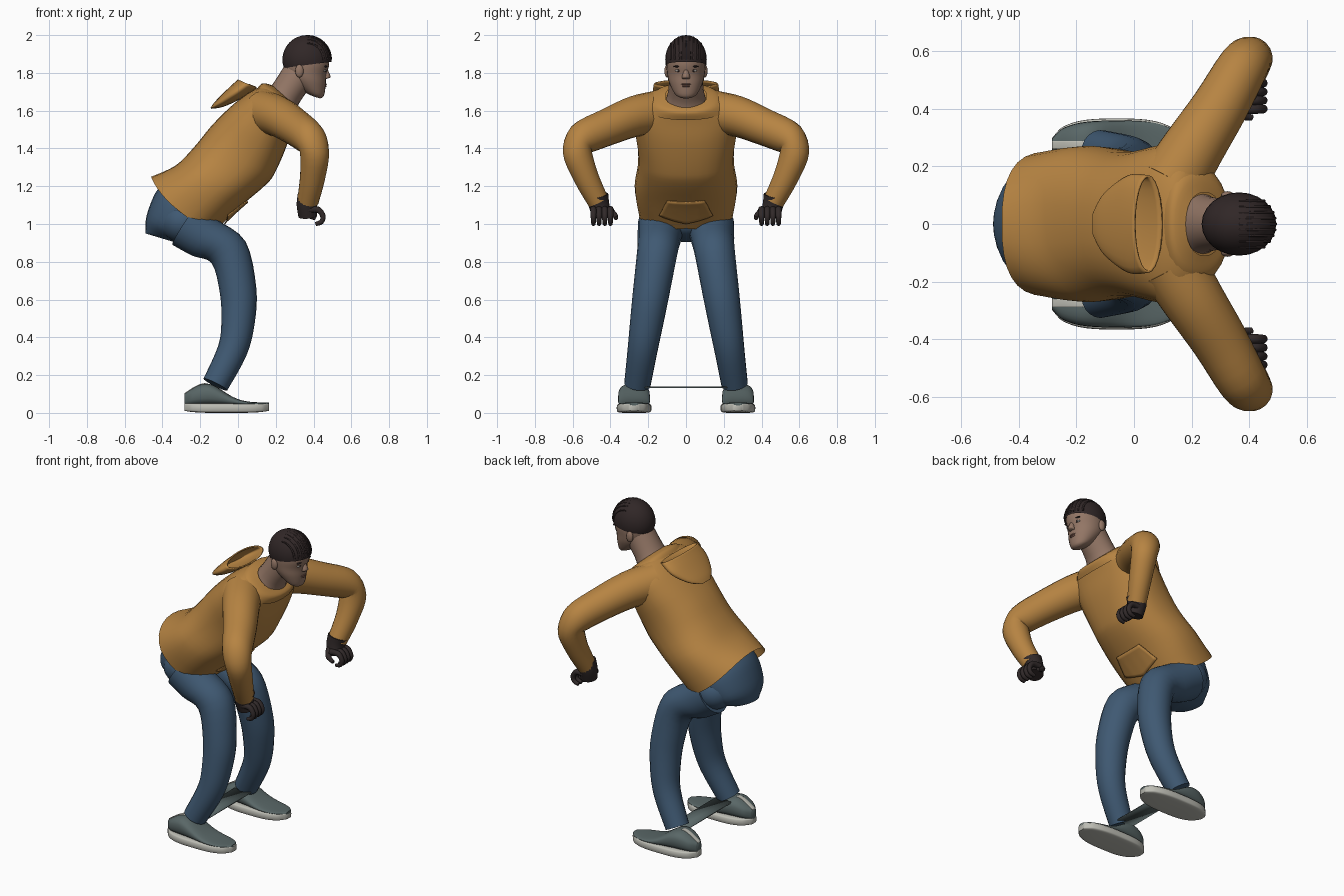
import bpy, bmesh, math
from mathutils import Vector as V

if "Cube" in bpy.data.objects:
    bpy.data.objects.remove(bpy.data.objects["Cube"])


def material(name, red, green, blue):
    mat = bpy.data.materials.new(name)
    mat.use_nodes = True
    colour = (red, green, blue, 1)
    mat.diffuse_color = colour
    mat.node_tree.nodes["Principled BSDF"].inputs["Base Color"].default_value = colour
    return mat


OCHRE = material("ochre cloth", .47, .23, .055)
DENIM = material("blue denim", .05, .1, .17)
SHOE = material("grey shoe", .1, .135, .135)
SOLE = material("pale sole", .5, .5, .45)
HAIR = material("dark hair", .03, .02, .02)
SKIN = material("brown skin", .29, .18, .13)
GLOVE = material("dark glove", .03, .022, .022)
LIPS = material("lip", .2, .1, .075)
EYE = material("eye white", .5, .47, .43)


def finish(name, bm, mat):
    bmesh.ops.recalc_face_normals(bm, faces=bm.faces)
    mesh = bpy.data.meshes.new(name)
    bm.to_mesh(mesh)
    bm.free()
    mesh.materials.append(mat)
    mesh.shade_smooth()
    mesh.set_sharp_from_angle(angle=1)
    ob = bpy.data.objects.new(name, mesh)
    bpy.context.collection.objects.link(ob)
    return ob


def spline(a, b, c, d, t):
    """Smooth curve from b to c, steered by the neighbours a and d."""
    return (b + (c - a) * t / 2 + (a * 2 - b * 5 + c * 4 - d) * t ** 2 / 2
            + (b * 3 - a - c * 3 + d) * t ** 3 / 2)


def resample(rings, steps=4):
    last = len(rings) - 1
    for i in range(last):
        near = [rings[max(0, min(last, i + k))] for k in (-1, 0, 1, 2)]
        for step in range(steps):
            yield [spline(*parts, step / steps) for parts in zip(*near)]
    yield rings[last]


def loft(name, rings, mat, power=1.0, sides=24, start=True, end=True, sag=V()):
    """Skin rings of (centre, half axis, half axis); a power below one is boxier."""
    bm = bmesh.new()
    rows = []
    for centre, u, v in resample(rings):
        fade = max(0, 1 - len(rows) / 4)
        row = []
        for k in range(sides):
            turn = math.tau * k / sides
            c, s = [math.copysign(abs(f) ** power, f) for f in (math.cos(turn), math.sin(turn))]
            row.append(bm.verts.new(centre + u * c + v * s + sag * fade * s * s))
        rows.append(row)
    for low, high in zip(rows, rows[1:]):
        for k in range(sides):
            bm.faces.new((low[k - 1], low[k], high[k], high[k - 1]))
    if start:
        bm.faces.new(rows[0])
    if end:
        bm.faces.new(rows[-1])
    return finish(name, bm, mat)


def section(xb, zb, xf, zf, width, y=0):
    """Ring between a back and a front profile point, with a half width."""
    back, front = V((xb, y, zb)), V((xf, y, zf))
    return (back + front) / 2, (front - back) / 2, V((0, width, 0))


def tube(name, points, first, last, mat, sides=20):
    """Round limb along points, its radius changing evenly from first to last."""
    points = [V(p) for p in points]
    count = len(points) - 1
    rings, u = [], None
    for i, p in enumerate(points):
        along = (points[min(i + 1, count)] - points[max(i - 1, 0)]).normalized()
        u = (u - along * u.dot(along) if u else along.orthogonal()).normalized()
        radius = first + (last - first) * i / count
        rings.append((p, u * radius, along.cross(u) * radius))
    return loft(name, rings, mat, sides=sides)


def blob(name, at, size, mat, cut=None):
    """Ellipsoid, optionally keeping only what lies above a tilted plane."""
    bm = bmesh.new()
    bmesh.ops.create_uvsphere(bm, u_segments=24, v_segments=16, radius=1)
    bmesh.ops.scale(bm, vec=size, verts=bm.verts)
    bmesh.ops.translate(bm, vec=at, verts=bm.verts)
    if cut:
        bmesh.ops.bisect_plane(bm, geom=bm.verts[:] + bm.edges[:] + bm.faces[:],
                               plane_co=cut[0], plane_no=cut[1], clear_inner=True)
    return finish(name, bm, mat)


def thicken(ob, amount):
    ob.modifiers.new("Thickness", "SOLIDIFY").thickness = amount


# Hooded top: body, collar and hanging hood
body = loft("hoodie_body", [section(*ring) for ring in (
    (-.46, 1.25, -.11, .975, .25), (-.33, 1.31, .01, 1.09, .272),
    (-.23, 1.41, .15, 1.21, .255), (-.14, 1.52, .2, 1.28, .255),
    (-.04, 1.62, .26, 1.42, .275), (.05, 1.69, .29, 1.53, .28),
    (.13, 1.73, .31, 1.6, .2), (.17, 1.72, .3, 1.62, .1))],
    OCHRE, power=.85, sides=32, start=False, sag=V((-.02, 0, -.05)))
loft("collar", [section(*ring) for ring in (
    (.1, 1.715, .315, 1.55, .225), (.13, 1.745, .335, 1.59, .175),
    (.18, 1.735, .31, 1.62, .11))], OCHRE, power=.9, start=False, end=False)
hood = loft("hood", [section(*ring) for ring in (
    (-.145, 1.615, -.14, 1.61, .04), (-.12, 1.65, -.08, 1.62, .11),
    (-.05, 1.72, .01, 1.66, .17), (0, 1.765, .1, 1.72, .17))], OCHRE, end=False)
thicken(hood, .008)

# Belly pocket: a thin patch laid on the body
bm = bmesh.new()
outline = [(-.15, 1.03), (-.1, 1.12), (.1, 1.12), (.15, 1.03), (0, 1)]
bm.faces.new([bm.verts.new((z - 1.07, y, z)) for y, z in outline])
bmesh.ops.triangulate(bm, faces=bm.faces)
bmesh.ops.subdivide_edges(bm, edges=bm.edges, cuts=7, use_grid_fill=True)
pocket = finish("pocket", bm, OCHRE)
wrap = pocket.modifiers.new("Wrap", "SHRINKWRAP")
wrap.target, wrap.offset = body, .005
thicken(pocket, .006)

# Seat of the trousers
loft("trouser_seat", [section(*ring) for ring in (
    (-.39, 1.22, -.14, 1.03, .21), (-.44, 1.16, -.18, .95, .22),
    (-.485, 1.04, -.29, .91, .18), (-.49, .95, -.34, .905, .09))], DENIM)

for s, side in ((1, "back"), (-1, "front")):
    # Leg from hip to ankle, spreading outwards as it goes down
    path = [(-.28, .995), (-.18, .93), (-.05, .85), (0, .65), (0, .48), (-.03, .33), (-.12, .15)]
    tube(side + "_leg", [(x, s * (.28 - .15 * z), z) for x, z in path], .125, .07, DENIM)
    blob(side + "_hip", (-.29, s * .125, 1.01), (.12, .12, .11), DENIM)

    # Shoe upper, sole and heel tab, following one rounded outline
    upper, sole, tab = [], [], []
    for i in range(-8, 9):
        t = i / 8.2
        x = .23 * t - .06
        width = .092 * (1 - abs(t) ** 3) ** .5
        top = .055 + .1 * math.exp(-((x + .17) / .13) ** 2)
        upper.append(section(x, .04, x, top, width * .92, s * .275))
        sole.append(section(x, .012 * t ** 4, x, .05, width, s * .275))
        if i < -3:
            tab.append(section(x, top - .004, x, top + .003, .014, s * .275))
    loft(side + "_shoe", upper, SHOE, power=.75)
    loft(side + "_sole", sole, SOLE, power=.35)
    loft(side + "_heel_tab", tab, SOLE, power=.5, sides=12)

    # Sleeve, bent at the elbow
    tube(side + "_sleeve", [(x, s * y, z) for x, y, z in (
        (.13, .14, 1.59), (.21, .27, 1.57), (.3, .41, 1.515), (.38, .55, 1.45),
        (.405, .575, 1.38), (.395, .53, 1.25), (.37, .465, 1.12))], .118, .057, OCHRE)

    # Glove: palm, curled fingers and thumb
    tube(side + "_glove", [(.375, s * .47, 1.15), (.365, s * .46, 1.1),
                           (.37, s * .445, 1.04)], .06, .05, GLOVE)
    curl = [(.37, 1.075), (.425, 1.075), (.45, 1.04), (.44, 1.01), (.41, 1)]
    for i in range(4):
        y = s * (.4 + .03 * i)
        tube(f"{side}_finger_{i + 1}", [(x, y, z) for x, z in curl], .019, .011, GLOVE, 10)
    tube(side + "_thumb", [(.35, s * .42, 1.08), (.37, s * .38, 1.05), (.41, s * .37, 1.03)],
         .022, .011, GLOVE, 10)

    # Ear, eye and brow
    blob(side + "_ear", (.325, s * .1, 1.81), (.022, .014, .034), SKIN)
    blob(side + "_eye", (.456, s * .04, 1.812), (.01, .018, .007), EYE)
    blob(side + "_iris", (.462, s * .04, 1.812), (.006, .007, .007), HAIR)
    blob(side + "_brow", (.463, s * .043, 1.834), (.01, .024, .005), HAIR)

# Thin strap joining the ankles
bm = bmesh.new()
bm.faces.new([bm.verts.new((x, y, .14)) for x, y in
              ((-.17, -.22), (-.06, -.22), (-.06, .22), (-.17, .22))])
thicken(finish("ankle_strap", bm, SHOE), .008)

# Neck and head
loft("neck", [section(*ring) for ring in (
    (.15, 1.7, .31, 1.6, .11), (.19, 1.75, .33, 1.65, .095),
    (.26, 1.86, .41, 1.76, .085))], SKIN)
loft("head", [section(*ring) for ring in (
    (.4, 1.675, .435, 1.665, .03), (.35, 1.7, .455, 1.68, .06),
    (.28, 1.76, .465, 1.74, .09), (.25, 1.81, .468, 1.79, .1),
    (.245, 1.86, .483, 1.85, .103), (.27, 1.93, .47, 1.92, .09),
    (.32, 1.97, .42, 1.97, .06))], SKIN)
loft("nose", [section(*ring) for ring in (
    (.45, 1.765, .475, 1.77, .018), (.45, 1.78, .49, 1.78, .021),
    (.45, 1.82, .474, 1.82, .01))], SKIN, sides=12)
blob("upper_lip", (.457, 0, 1.74), (.013, .027, .006), LIPS)
blob("lower_lip", (.456, 0, 1.73), (.013, .023, .007), LIPS)

# Hair cap with braided ridges over the front
middle = V((.365, 0, 1.87))
blob("hair", middle, (.13, .11, .13), HAIR, cut=((.365, 0, 1.842), (-.13, 0, 1)))
for i in range(-4, 5):
    across = i / 5.5
    reach = .127 * math.sqrt(1 - across ** 2)
    arc = [math.pi / 2 * k / 5 for k in range(6)]
    tube(f"braid_{i + 5}", [middle + V((reach * math.cos(a), .11 * across, reach * math.sin(a)))
                            for a in arc], .006, .004, HAIR, 8)
